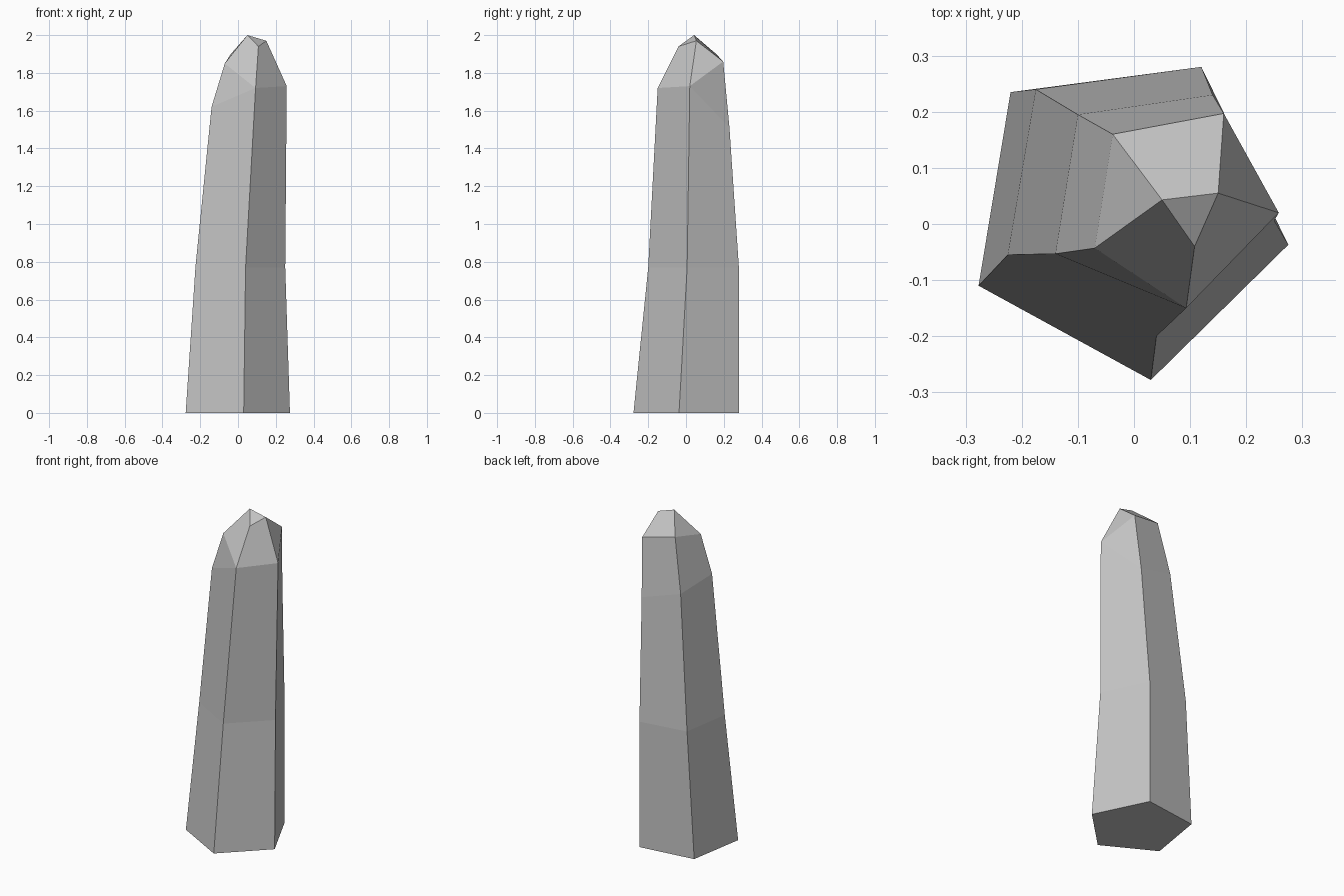
import bpy
import bmesh

cube = bpy.data.objects.get("Cube")
if cube:
    bpy.data.objects.remove(cube, do_unlink=True)

# One pale stone colour
stone = bpy.data.materials.new("pale_grey_stone")
stone.use_nodes = True
grey = (0.55, 0.55, 0.55, 1)
stone.diffuse_color = grey
stone.node_tree.nodes["Principled BSDF"].inputs["Base Color"].default_value = grey

# Corner edges of the five-sided shaft, each from base to shoulder
west = [(-.277, -.11, 0), (-.225, -.055, .775), (-.14, -.053, 1.62), (-.07, -.043, 1.85)]
south = [(.03, -.278, 0), (.04, -.20, .77), (.093, -.15, 1.72)]
east = [(.275, -.037, 0), (.25, .006, .77), (.258, .02, 1.73)]
north = [(.12, .28, 0), (.12, .28, .77), (.14, .23, 1.51), (.16, .197, 1.86)]
northwest = [(-.22, .235, 0), (-.175, .24, .773), (-.10, .195, 1.58), (-.038, .16, 1.90)]

bm = bmesh.new()


def add_column(points):
    verts = [bm.verts.new(p) for p in points]
    # Short columns end early: the shoulder reuses their last vertex
    return verts + [verts[-1]] * (4 - len(verts))


def add_face(*verts):
    unique = list(dict.fromkeys(verts))
    if len(unique) > 2:
        bm.faces.new(unique)


columns = [add_column(c) for c in (west, south, east, north, northwest)]

# Base and shaft sides
add_face(*[c[0] for c in reversed(columns)])
for i, a in enumerate(columns):
    b = columns[(i + 1) % len(columns)]
    for k in range(3):
        add_face(a[k], b[k], b[k + 1], a[k + 1])

# Faceted tip
w, s, e, n, nw = [c[3] for c in columns]
peak = bm.verts.new((.05, .043, 2.0))
front_point = bm.verts.new((.108, -.04, 1.94))
side_point = bm.verts.new((.15, .055, 1.97))
add_face(peak, front_point, side_point)
add_face(w, s, front_point, peak)
add_face(s, e, side_point, front_point)
add_face(e, n, side_point)
add_face(n, nw, peak, side_point)
add_face(nw, w, peak)

bmesh.ops.recalc_face_normals(bm, faces=bm.faces[:])
mesh = bpy.data.meshes.new("crystal_shaft")
bm.to_mesh(mesh)
bm.free()
mesh.materials.append(stone)
crystal = bpy.data.objects.new("crystal_shaft", mesh)
bpy.context.collection.objects.link(crystal)
